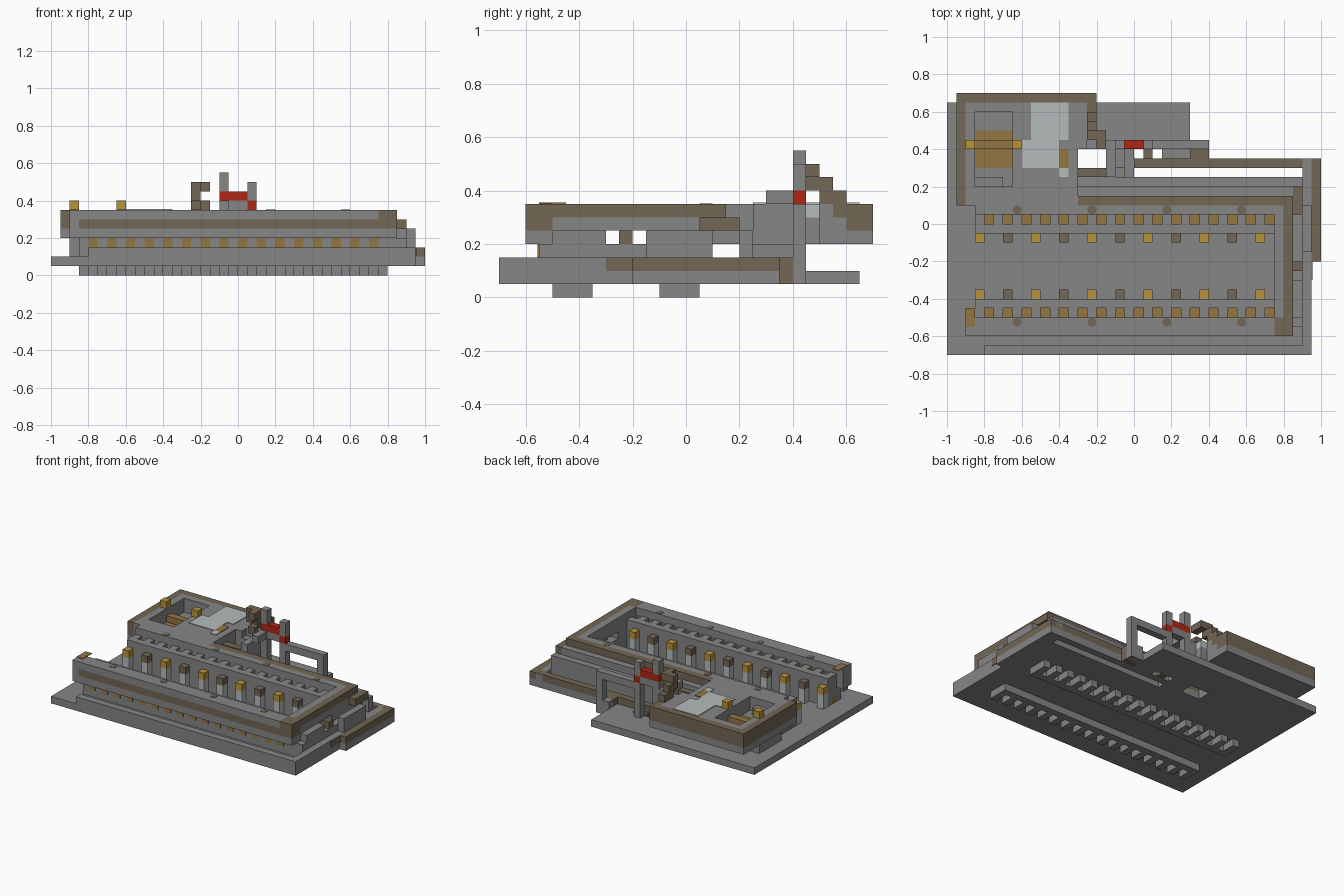
import bpy, bmesh
from mathutils import Matrix, Vector

cube = bpy.data.objects.get("Cube")
if cube:
    bpy.data.objects.remove(cube)


def colour(name, *rgb):
    material = bpy.data.materials.new(name)
    material.diffuse_color = (*rgb, 1)
    material.use_nodes = True
    shader = material.node_tree.nodes["Principled BSDF"]
    shader.inputs["Base Color"].default_value = (*rgb, 1)
    return material


GREY = colour("stone grey", .24, .24, .24)
BROWN = colour("earth brown", .17, .135, .09)
GOLD = colour("gold", .47, .29, .045)
OCHRE = colour("ochre", .29, .18, .055)
LIGHT = colour("pale glass", .46, .5, .5)
RED = colour("red", .42, .02, .008)

# Storey heights shared by all parts, one block apart
BLOCK = .05
UNDER = 0
GROUND, FLOOR, STEP, SILL, BAND, CAP, TOP, RAIL, BEAM, CREST, PEAK = (
    BLOCK * level for level in range(1, 12))
PLATE = BLOCK / 10

# Main positions across and along the model
WEST, EAST = -.85, .75
WALL_OUT = EAST + 2 * BLOCK
AISLE = -.225
ROOM_SOUTH, ROOM_NORTH = .2, .6
GATE_Y = .4


def finish(name, material, bm):
    mesh = bpy.data.meshes.new(name)
    bm.to_mesh(mesh)
    bm.free()
    mesh.materials.append(material)
    part = bpy.data.objects.new(name, mesh)
    bpy.context.collection.objects.link(part)


def add_box(bm, x0, x1, y0, y1, low, high):
    middle = Vector((x0 + x1, y0 + y1, low + high)) / 2
    size = Matrix.Diagonal((x1 - x0, y1 - y0, high - low, 1))
    bmesh.ops.create_cube(bm, size=1, matrix=Matrix.Translation(middle) @ size)


def box(name, material, *extent):
    bm = bmesh.new()
    add_box(bm, *extent)
    finish(name, material, bm)


def row(name, material, start, step, count, y0, y1, low, high):
    bm = bmesh.new()
    for i in range(count):
        x = start + step * i
        add_box(bm, x, x + BLOCK, y0, y1, low, high)
    finish(name, material, bm)


def column(name, material, x, y, low, high):
    box(name, material, x, x + BLOCK, y, y + BLOCK, low, high)


def mirrored(side, near, far):
    return sorted((AISLE + side * near, AISLE + side * far))


# Base slab, leaving the open shafts at the back
box("base_slab", GREY, -1, .95, -.7, BAND, GROUND, FLOOR)
box("base_slab_left", GREY, -1, -.3, BAND, .65, GROUND, FLOOR)
box("base_slab_back", GREY, -.3, .3, GATE_Y, .65, GROUND, FLOOR)
box("base_bridge", GREY, -.3, 0, BAND, CAP, GROUND, FLOOR)
box("base_gate_foot", GREY, -.15, 0, CAP, GATE_Y, GROUND, FLOOR)
box("base_frame_foot", GREY, .15, .3, TOP, GATE_Y, GROUND, FLOOR)
box("base_front_kerb", GREY, -.8, .95, -.7, -.65, FLOOR, STEP)
box("base_side_kerb", GREY, .9, .95, -.65, TOP, GROUND, STEP)
box("side_stripe", BROWN, .945, .95 + PLATE, -.3, -.2, FLOOR, STEP)

# Outer walkway on the back right
for label, material, low, high in (("foot", GREY, GROUND, FLOOR),
                                   ("top", BROWN, FLOOR, STEP)):
    box("walkway_back_" + label, material, 0, 1, CAP, TOP, low, high)
    box("walkway_side_" + label, material, .95, 1, -.2, CAP, low, high)
column("shaft_divider", BROWN, .05, TOP, GROUND, FLOOR)
box("frame_pad", BROWN, .3, .4, TOP, GATE_Y, GROUND, STEP)

# Both benches, mirrored about the aisle
for side, label in ((-1, "front"), (1, "back")):
    seat = mirrored(side, .125, .175)
    ledge = mirrored(side, .175, .225)
    wells = mirrored(side, .225, .275)
    teeth = mirrored(side, .175, .275)
    box(label + "_keel", GREY, WEST, .8, *seat, UNDER, GROUND)
    row(label + "_keel_teeth", GREY, WEST, .1, 17, *teeth, UNDER, GROUND)
    box(label + "_ledge", GREY, WEST, EAST, *ledge, FLOOR, CAP)
    row(label + "_ledge_ribs", GREY, WEST, .1, 16, *wells, FLOOR, CAP)
    box(label + "_ledge_wells", OCHRE, WEST, EAST, *wells, FLOOR, STEP)
    row(label + "_lamps", LIGHT, WEST, .15, 11, *seat, FLOOR, SILL)
    row(label + "_gold_seats", GOLD, WEST, .3, 6, *seat, SILL, BAND)
    row(label + "_brown_seats", BROWN, WEST + .15, .3, 5, *seat, SILL, BAND)
    # Round studs on the wall tops
    bm = bmesh.new()
    for i in range(4):
        spot = Vector((.4 * i - .625, AISLE + side * .3, TOP))
        bmesh.ops.create_cone(bm, cap_ends=True, segments=8, radius1=BLOCK / 2,
                              radius2=BLOCK / 2, depth=PLATE,
                              matrix=Matrix.Translation(spot))
    finish(label + "_studs", BROWN, bm)

# Front wall with its stripe and lower row of panels
box("front_wall_lower", GREY, -.9, WALL_OUT, -.6, -.5, SILL, BAND)
box("front_wall_stripe", BROWN, WEST, WALL_OUT, -.6, -.5, BAND, CAP)
box("front_wall_stripe_end", GREY, -.9, WEST, -.6, -.5, BAND, CAP)
box("front_wall_upper", GREY, -.9, EAST, -.6, -.5, CAP, TOP)
box("front_wall_corner", BROWN, EAST, WALL_OUT, -.6, -.5, CAP, TOP)
box("front_wall_plinth", GREY, WEST, .9, -.55, -.5, FLOOR, SILL)
row("front_panels", OCHRE, -.8, .1, 16, -.55 - PLATE, -.55, STEP, SILL)
box("front_wall_end_plate", OCHRE, -.9, WEST, -.55, -.45, TOP, TOP + PLATE)

# Right wall with its window and outer steps
box("right_wall_front", GREY, EAST, WALL_OUT, -.5, -.3, FLOOR, BAND)
box("right_wall_back", GREY, EAST, WALL_OUT, -.15, .1, FLOOR, BAND)
box("window_sill", GREY, EAST, WALL_OUT, -.3, -.15, FLOOR, SILL)
box("right_wall_lintel", GREY, EAST, WALL_OUT, -.5, .05, BAND, CAP)
box("right_wall_upper", GREY, EAST, .8, -.5, .05, CAP, TOP)
box("right_wall_cap", BROWN, .8, WALL_OUT, -.5, .15, CAP, TOP)
box("window_pillar", BROWN, .8, .9, -.25, -.2, SILL, BAND)
box("right_step", GREY, WALL_OUT, .9, -.5, .1, FLOOR, SILL)
box("right_step_corner", GREY, WALL_OUT, .9, -.5, -.3, SILL, BAND)
box("right_buttress", GREY, .9, .95, -.15, .1, FLOOR, BAND)

# Back wall and roof over the covered passage
box("back_wall", GREY, WEST, .8, .05, .1, FLOOR, TOP)
box("passage_floor", GREY, WEST, .9, .1, .2, FLOOR, STEP)
box("passage_outer_wall", GREY, -.3, .9, .2, BAND, FLOOR, BAND)
box("back_roof", GREY, -.3, WALL_OUT, .1, .2, SILL, CAP)
box("back_roof_cap", BROWN, -.3, .8, .1, .15, CAP, TOP)
box("back_roof_end", BROWN, WALL_OUT, .9, .05, .2, BAND, CAP)
box("shaft_wall", BROWN, -.3, -.15, BAND, CAP, FLOOR, CAP)

# Left building around a sunken room
box("left_support", GREY, -.9, -.3, ROOM_SOUTH, .45, FLOOR, SILL)
box("left_support_arm", GREY, -.3, -.15, GATE_Y, .45, FLOOR, SILL)
box("room_west_wall", GREY, -.9, WEST, .1, .65, SILL, TOP)
box("room_south_wall", GREY, WEST, -.3, .1, ROOM_SOUTH, SILL, TOP)
box("room_north_wall", GREY, WEST, -.65, ROOM_NORTH, .65, SILL, TOP)
box("building_terrace", GREY, -.65, -.3, ROOM_SOUTH, .65, SILL, TOP)
box("building_east_wall", GREY, -.3, -.25, GATE_Y, .65, SILL, TOP)
box("room_floor", GREY, WEST, -.65, ROOM_SOUTH, ROOM_NORTH, SILL, BAND)
box("room_carpet", OCHRE, WEST, -.65, .3, .5, BAND, BAND + PLATE)
box("room_bench", OCHRE, WEST, -.65, GATE_Y, .45, BAND, CAP)
box("room_step", GREY, WEST, -.7, ROOM_SOUTH, .25, BAND, CAP)
for label, material, low, high in (("foot", GREY, SILL, BAND),
                                   ("band", BROWN, BAND, TOP)):
    box("west_rim_" + label, material, -.95, -.9, .1, .7, low, high)
    box("north_rim_" + label, material, -.9, -.2, .65, .7, low, high)
    box("east_rim_" + label, material, -.25, -.2, ROOM_NORTH, .65, low, high)
for x in (-.9, -.65):
    column("gold_knob", GOLD, x, GATE_Y, TOP, RAIL)
box("glass_roof_back", LIGHT, -.55, -.35, .45, .65, TOP, TOP + PLATE)
box("glass_roof_front", LIGHT, -.6, -.4, .3, .45, TOP, TOP + PLATE)
column("glass_tile", LIGHT, -.4, BAND, TOP, TOP + PLATE)
box("ochre_tile", OCHRE, -.4, -.35, .3, GATE_Y, TOP, TOP + PLATE)

# Rising stair
for i in range(1, 4):
    rise = BLOCK * i
    column("stair_tread", BROWN, -.25, ROOM_NORTH - rise, BAND + rise, TOP + rise)
box("stair_core", GREY, -.25, -.2, GATE_Y, ROOM_NORTH, SILL, CAP)
box("stair_inner_core", GREY, -.25, -.2, .45, .55, CAP, TOP)
box("stair_landing", BROWN, -.2, -.15, GATE_Y, .5, BEAM, CREST)
box("stair_landing_base", GREY, -.2, -.15, GATE_Y, .5, SILL, CAP)
column("stair_landing_post", BROWN, -.2, GATE_Y, TOP, RAIL)
column("stair_window", LIGHT, -.2, .45, CAP, TOP)

# Gate with red bars, and the frame beside it
column("gate_left_post", GREY, -.1, GATE_Y, FLOOR, RAIL)
column("gate_left_finial", GREY, -.1, GATE_Y, BEAM, PEAK)
column("gate_right_post", GREY, .05, GATE_Y, FLOOR, TOP)
column("gate_right_finial", GREY, .05, GATE_Y, RAIL, CREST)
box("gate_lower_beam", GREY, -.05, .05, GATE_Y, .45, TOP, RAIL)
box("gate_red_beam", RED, -.1, .05, GATE_Y, .45, RAIL, BEAM)
column("gate_red_block", RED, .05, GATE_Y, TOP, RAIL)
box("gate_side_wall", GREY, -.15, -.1, BAND, .45, FLOOR, TOP)
box("gate_arm", GREY, -.1, -.05, CAP, GATE_Y, TOP, RAIL)
box("gate_step", GREY, -.1, -.05, BAND, GATE_Y, FLOOR, SILL)
box("frame_beam", GREY, .1, .4, GATE_Y, .45, CAP, TOP)
column("frame_leg", GREY, .35, GATE_Y, GROUND, CAP)
column("frame_leg_foot", GREY, .3, GATE_Y, GROUND, STEP)
